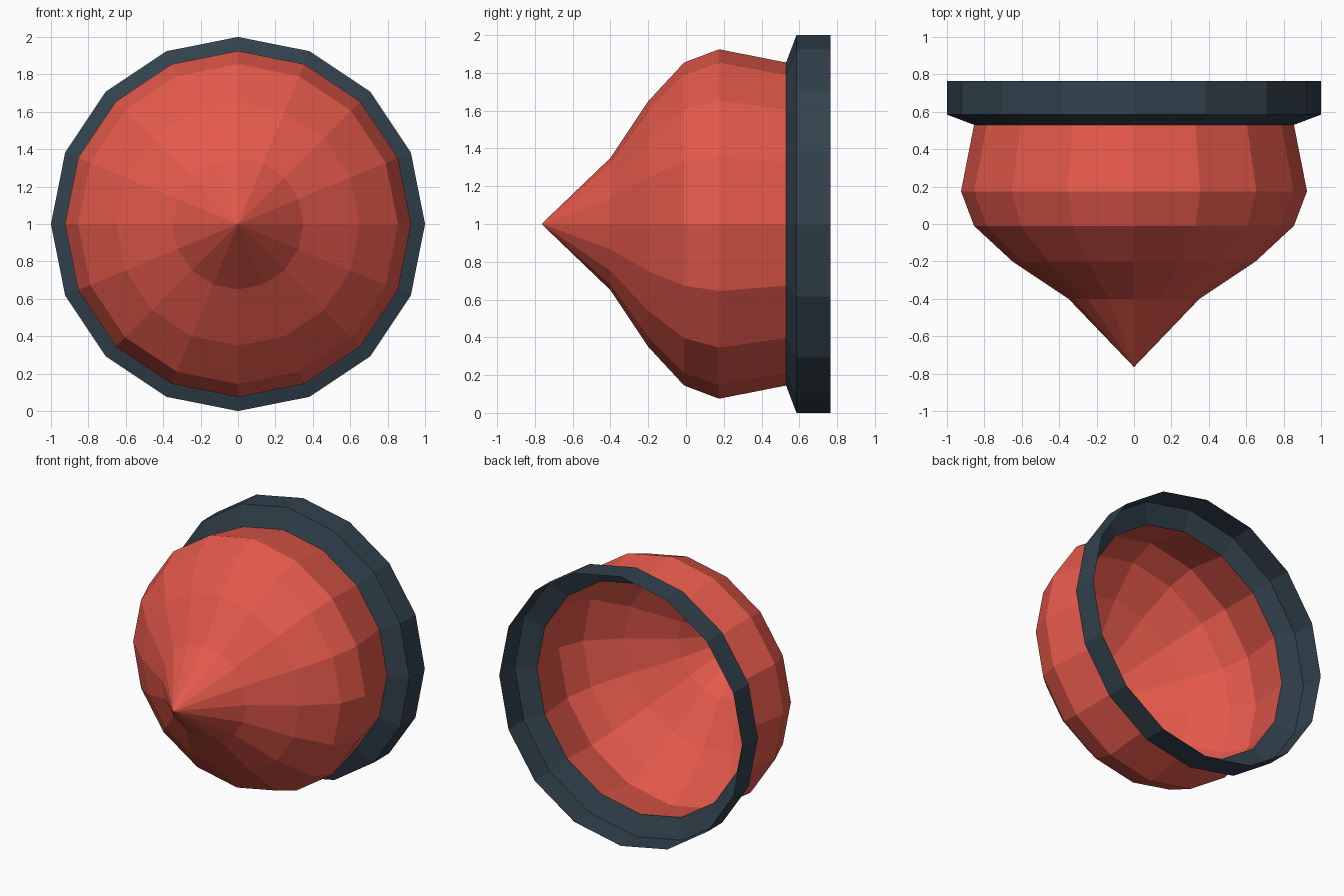
import bpy
import bmesh
from math import cos, sin, tau

SIDES = 16

cube = bpy.data.objects.get("Cube")
if cube:
    bpy.data.objects.remove(cube, do_unlink=True)


def make_material(name, color):
    mat = bpy.data.materials.new(name)
    mat.use_nodes = True
    mat.diffuse_color = color
    bsdf = next(n for n in mat.node_tree.nodes if n.type == 'BSDF_PRINCIPLED')
    bsdf.inputs["Base Color"].default_value = color
    return mat


def lathe(name, profile, mat):
    """Spin (radius, y) points into an open faceted shell around the y axis."""
    bm = bmesh.new()
    rings = []
    for r, y in profile:
        if r == 0:
            rings.append([bm.verts.new((0, y, 1))] * SIDES)
        else:
            rings.append([bm.verts.new((r * cos(tau * j / SIDES), y,
                                        1 + r * sin(tau * j / SIDES)))
                          for j in range(SIDES)])
    for a, b in zip(rings, rings[1:]):
        for j in range(SIDES):
            k = (j + 1) % SIDES
            corners = [a[j], b[j], b[k], a[k]]
            bm.faces.new(list(dict.fromkeys(corners)))
    mesh = bpy.data.meshes.new(name)
    bm.to_mesh(mesh)
    bm.free()
    mesh.materials.append(mat)
    obj = bpy.data.objects.new(name, mesh)
    bpy.context.collection.objects.link(obj)
    return obj


red = make_material("coral red", (0.78, 0.10, 0.07, 1))
slate = make_material("dark slate", (0.032, 0.054, 0.074, 1))

# Pointed hollow dome, tip towards the front
lathe("pointed_dome", [(0, -0.765), (0.35, -0.40), (0.65, -0.20),
                       (0.855, -0.01), (0.925, 0.175), (0.855, 0.53)], red)

# Flared open rim behind the dome
lathe("rear_rim", [(0.855, 0.53), (1, 0.585), (1, 0.765)], slate)
